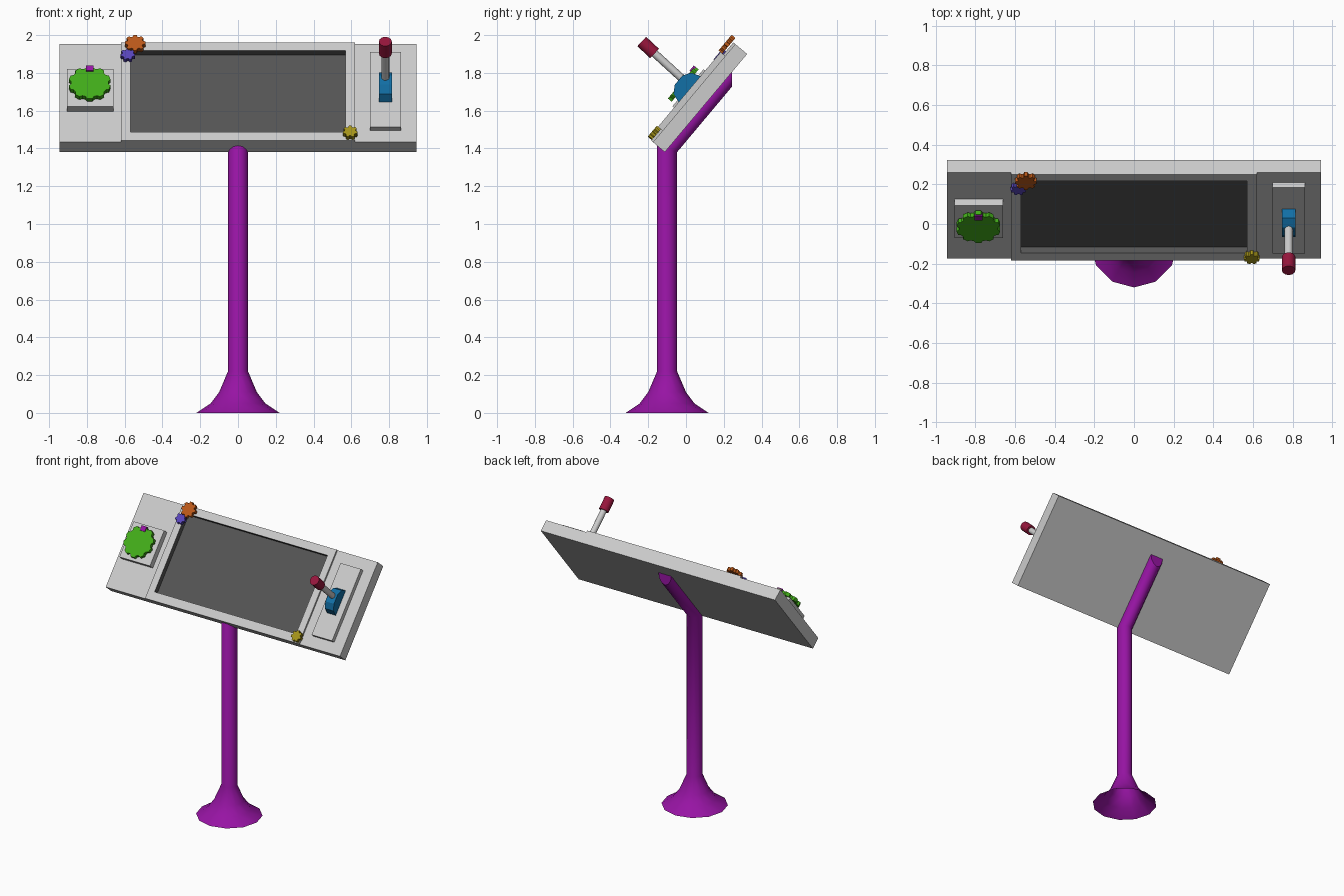
import bpy, bmesh
from math import sin, cos, tan, pi, radians
from mathutils import Matrix, Vector

if "Cube" in bpy.data.objects:
    bpy.data.objects.remove(bpy.data.objects["Cube"])

TILT = radians(50)
# Panel frame: x across, y up the slope, z out of the front face
PANEL = Matrix.Translation((0, 0.043, 1.693)) @ Matrix.Rotation(TILT, 4, 'X')


def colour(name, rgb):
    m = bpy.data.materials.new(name)
    m.diffuse_color = (*rgb, 1)
    m.use_nodes = True
    m.node_tree.nodes["Principled BSDF"].inputs["Base Color"].default_value = m.diffuse_color
    return m


PURPLE = colour("purple", (0.31, 0.007, 0.37))
RED = colour("red", (0.31, 0.008, 0.045))
GREEN = colour("green", (0.055, 0.42, 0.01))
BLUE = colour("blue", (0.006, 0.16, 0.38))
ORANGE = colour("orange", (0.50, 0.10, 0.01))
VIOLET = colour("violet", (0.10, 0.06, 0.50))
YELLOW = colour("yellow", (0.38, 0.30, 0.01))
DARK = colour("dark", (0.09, 0.09, 0.09))


def finish(name, bm, mats=(), matrix=PANEL, smooth=False):
    bmesh.ops.recalc_face_normals(bm, faces=bm.faces)
    me = bpy.data.meshes.new(name)
    bm.to_mesh(me)
    bm.free()
    for m in mats:
        me.materials.append(m)
    ob = bpy.data.objects.new(name, me)
    bpy.context.collection.objects.link(ob)
    ob.matrix_world = matrix
    if smooth:
        bpy.ops.object.select_all(action='DESELECT')
        ob.select_set(True)
        bpy.context.view_layer.objects.active = ob
        bpy.ops.object.shade_smooth_by_angle(angle=radians(40))
    return ob


def loft(bm, rings, cap_start=True, cap_end=True):
    loops = [[bm.verts.new(p) for p in r] for r in rings]
    n = len(loops[0])
    for a, b in zip(loops, loops[1:]):
        for i in range(n):
            j = (i + 1) % n
            bm.faces.new((a[i], a[j], b[j], b[i]))
    if cap_start:
        bm.faces.new(loops[0][::-1])
    if cap_end:
        bm.faces.new(loops[-1])


def rect(x0, x1, y0, y1, z):
    return [(x0, y0, z), (x1, y0, z), (x1, y1, z), (x0, y1, z)]


def box(name, x0, x1, y0, y1, z0, z1, mats=()):
    bm = bmesh.new()
    loft(bm, [rect(x0, x1, y0, y1, z) for z in (z0, z1)])
    return finish(name, bm, mats)


def rod(name, p, q, r, mats=(), sides=12):
    p, q = Vector(p), Vector(q)
    rot = (q - p).to_track_quat('Z', 'Y')
    circle = [rot @ Vector((r * cos(2 * pi * i / sides), r * sin(2 * pi * i / sides), 0))
              for i in range(sides)]
    bm = bmesh.new()
    loft(bm, [[c + e for c in circle] for e in (p, q)])
    return finish(name, bm, mats, smooth=True)


def cog(name, x, y, z0, z1, r_out, r_in, teeth, mat):
    pts = []
    for i in range(teeth):
        for off, r in ((-0.36, r_in), (-0.2, r_out), (0.2, r_out), (0.36, r_in)):
            a = pi / 2 + 2 * pi * (i + off) / teeth
            pts.append((x + r * cos(a), y + r * sin(a)))
    bm = bmesh.new()
    loft(bm, [[(*p, z) for p in pts] for z in (z0, z1)])
    return finish(name, bm, [mat])


# Stand: flared foot, pole and arm mitred along the back of the panel
# (radius, centre y, centre z, y per offset, z per offset)
R = 0.053
sections = [(0.22, -0.1, 0, 1, 0), (0.145, -0.1, 0.05, 1, 0), (0.10, -0.1, 0.11, 1, 0),
            (R, -0.1, 0.22, 1, 0), (R, -0.1, 1.40, 1, -tan(TILT / 2 - radians(5))),
            (R, 0.243, 1.809, 0, -1 / cos(TILT))]
angles = [2 * pi * i / 12 for i in range(12)]
bm = bmesh.new()
loft(bm, [[(r * sin(a), yc + r * cos(a) * ky, zc + r * cos(a) * kz) for a in angles]
          for r, yc, zc, ky, kz in sections], cap_start=False)
finish("stand", bm, [PURPLE], Matrix.Identity(4), smooth=True)

# Panel: two end blocks and a raised centre with a recessed screen
H = 0.339
for side, x0, x1 in (("left", -0.944, -0.62), ("right", 0.62, 0.944)):
    box(side + "_end_block", x0, x1, -H, H, -0.082, 0)
bm = bmesh.new()
loft(bm, [rect(-0.62, 0.62, -H, H, -0.082), rect(-0.62, 0.62, -H, H, 0.013),
          rect(-0.57, 0.57, -0.279, 0.285, 0.013)], cap_end=False)
finish("screen_frame", bm)
bm = bmesh.new()
loft(bm, [rect(-0.57, 0.57, -0.279, 0.285, z) for z in (0.013, -0.025)], cap_start=False)
for f in bm.faces:
    f.material_index = 0
screen = finish("screen", bm, [DARK])
# the recess is seen from inside
if screen.data.polygons[-1].normal.z < 0:
    screen.data.flip_normals()

# Left control: plaque, knob and pointer
box("knob_plate", -0.906, -0.66, -0.127, 0.129, 0, 0.043)
rod("knob_stem", (-0.785, 0, 0.04), (-0.785, 0, 0.065), 0.05, [GREEN])
cog("knob", -0.785, 0, 0.062, 0.088, 0.112, 0.099, 10, GREEN)
box("knob_pointer", -0.805, -0.765, 0.075, 0.11, 0.08, 0.095, [PURPLE])

# Right control: plaque, rounded pivot and lever
box("lever_plate", 0.698, 0.862, -0.26, 0.257, 0, 0.032)
half = [(0.09, 0.03), (0.074, 0.08), (0.032, 0.107)]
profile = half + [(-y, z) for y, z in reversed(half)]
bm = bmesh.new()
loft(bm, [[(x, y, z) for y, z in profile] for x in (0.746, 0.815)])
finish("lever_pivot", bm, [BLUE])
rod("lever_rod", (0.78, 0.016, 0.05), (0.78, 0.027, 0.31), 0.021)
rod("lever_grip", (0.78, 0.026, 0.295), (0.78, 0.031, 0.388), 0.034, [RED])

# Decorative cogs on the screen frame
cog("large_cog", -0.545, 0.310, 0.02, 0.046, 0.055, 0.043, 8, ORANGE)
cog("small_cog", -0.583, 0.240, 0.012, 0.036, 0.039, 0.030, 7, VIOLET)
cog("corner_cog", 0.594, -0.297, 0.012, 0.040, 0.039, 0.030, 7, YELLOW)
